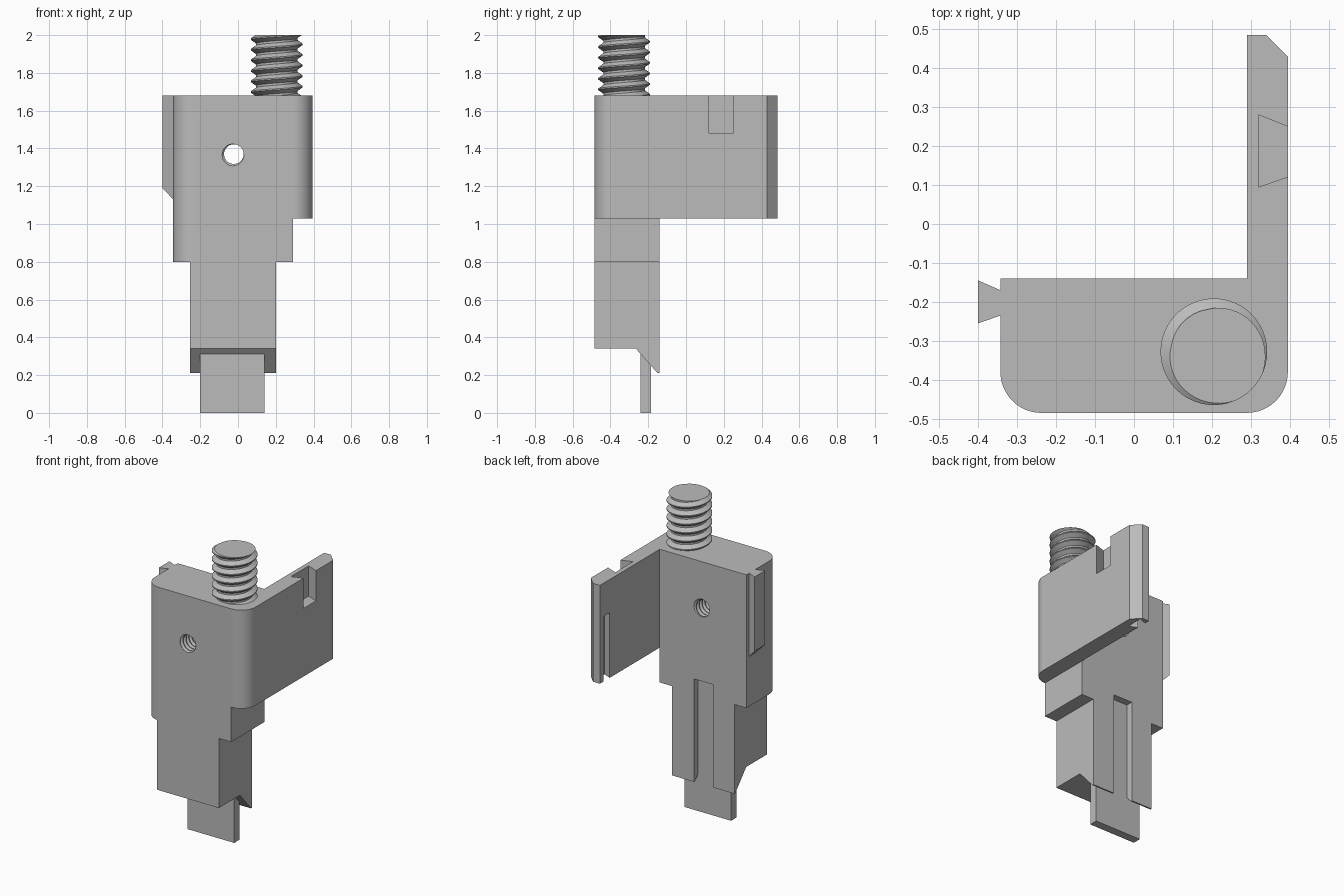
import bpy, bmesh
from math import pi, cos, sin, radians
from mathutils import Matrix, Vector

cube = bpy.data.objects.get("Cube")
if cube:
    bpy.data.objects.remove(cube, do_unlink=True)

grey = bpy.data.materials.new("plain grey")
grey.use_nodes = True
COLOR = (0.5, 0.5, 0.5, 1)
grey.diffuse_color = COLOR
grey.node_tree.nodes["Principled BSDF"].inputs["Base Color"].default_value = COLOR


def finish(name, bm):
    bmesh.ops.recalc_face_normals(bm, faces=bm.faces)
    mesh = bpy.data.meshes.new(name)
    bm.to_mesh(mesh)
    bm.free()
    mesh.materials.append(grey)
    obj = bpy.data.objects.new(name, mesh)
    bpy.context.collection.objects.link(obj)
    return obj


def prism(name, pts, lo, hi, axis="z"):
    """Extrude an outline: (x, y) along z, or (y, z) along x."""
    place = (lambda a, b, h: (a, b, h)) if axis == "z" else (lambda a, b, h: (h, a, b))
    bm = bmesh.new()
    low = [bm.verts.new(place(a, b, lo)) for a, b in pts]
    high = [bm.verts.new(place(a, b, hi)) for a, b in pts]
    bm.faces.new(low)
    bm.faces.new(high)
    n = len(pts)
    for i in range(n):
        j = (i + 1) % n
        bm.faces.new((low[i], low[j], high[j], high[i]))
    return finish(name, bm)


def box(name, x, y, z):
    return prism(name, [(x[0], y[0]), (x[1], y[0]), (x[1], y[1]), (x[0], y[1])], *z)


def arc(cx, cy, r, start, end, n=12):
    return [(cx + r * cos(radians(start + (end - start) * i / n)),
             cy + r * sin(radians(start + (end - start) * i / n))) for i in range(n + 1)]


def thread(name, root, crest, pitch, length, matrix, n=48):
    """Helical thread along z, trimmed flat at both ends."""
    bm = bmesh.new()
    shape = [(-.06, crest), (.06, crest), (.4, root), (.6, root)]
    step = len(shape)
    offset = (length + pitch / 8) % pitch
    turns = int(length / pitch) + 3
    rows = []
    for m in range(-3, turns):
        for f, r in shape:
            rows.append([bm.verts.new((r * cos(2 * pi * i / n), r * sin(2 * pi * i / n),
                                       pitch * (i / n + m + f) + offset)) for i in range(n)])
    for k in range(len(rows) - step - 1):
        for i in range(n):
            # The seam joins each row to the one a full turn higher
            a, b = rows[k][i], rows[k + 1][i]
            if i < n - 1:
                c, d = rows[k + 1][i + 1], rows[k][i + 1]
            else:
                c, d = rows[k + step + 1][0], rows[k + step][0]
            bm.faces.new((a, d, c, b))
    for height, normal in ((0, -1), (length, 1)):
        geom = bm.verts[:] + bm.edges[:] + bm.faces[:]
        bmesh.ops.bisect_plane(bm, geom=geom, plane_co=(0, 0, height),
                               plane_no=(0, 0, normal), clear_outer=True)
    bmesh.ops.delete(bm, geom=[v for v in bm.verts if not v.link_faces], context="VERTS")
    bmesh.ops.holes_fill(bm, edges=[e for e in bm.edges if e.is_boundary], sides=0)
    bm.transform(matrix)
    return finish(name, bm)


def cut(obj, cutter):
    mod = obj.modifiers.new("cut", "BOOLEAN")
    mod.operation, mod.solver, mod.object = "DIFFERENCE", "EXACT", cutter
    with bpy.context.temp_override(object=obj, active_object=obj):
        bpy.ops.object.modifier_apply(modifier=mod.name)
    bpy.data.objects.remove(cutter, do_unlink=True)


def smooth(obj):
    bpy.ops.object.select_all(action="DESELECT")
    obj.select_set(True)
    bpy.context.view_layer.objects.active = obj
    bpy.ops.object.shade_smooth_by_angle(angle=radians(25))
    mod = obj.modifiers.new("flat_face_normals", "WEIGHTED_NORMAL")
    mod.keep_sharp = True


# Main body: block with a side wing, rounded front corners
R = .105
outline = (arc(-.343 + R, -.485 + R, R, 180, 270) + arc(.395 - R, -.485 + R, R, 270, 360)
           + [(.395, .43), (.34, .485), (.29, .485), (.29, -.14), (-.343, -.14)])
body = prism("body", outline, .21, 1.68)

# Steps down to the waist and the stem
cut(body, box("wing_step", (.29, .6), (-.7, .7), (0, 1.03)))
cut(body, box("left_step", (.2, .6), (-.7, .7), (0, .8)))
cut(body, box("right_step", (-.6, -.255), (-.7, .7), (0, .8)))
cut(body, prism("sloped_foot", [(-.6, .34), (-.265, .34), (-.15, .21), (-.15, .1), (-.6, .1)],
                -.6, .6, "x"))

# Dovetail notch on the wing's outer face and dovetail slot on its inner face
cut(body, prism("outer_notch", [(.42, .13), (.32, .095), (.32, .28), (.42, .24)], 1.48, 1.8))
cut(body, prism("inner_slot", [(.27, .39), (.345, .36), (.345, .47), (.27, .44)], .9, 1.46))

# Channel down the back of the stem
cut(body, box("back_channel", (-.1, .04), (-.185, 0), (.1, .89)))

# Threaded holes: two through the front, one through the side
along_y = Matrix.Rotation(-pi / 2, 4, "X")
along_x = Matrix.Rotation(pi / 2, 4, "Y")
cut(body, thread("upper_hole", .052, .064, .03, .5,
                 Matrix.Translation((-.022, -.55, 1.37)) @ along_y))
cut(body, thread("large_hole", .098, .112, .035, .366,
                 Matrix.Translation((-.03, -.55, .755)) @ along_y))
cut(body, thread("side_hole", .052, .064, .03, .6,
                 Matrix.Translation((-.33, -.34, .517)) @ along_x))
smooth(body)

# Dovetail rail with a bevelled lower end
rail = prism("dovetail_rail", [(-.343, -.17), (-.4, -.145), (-.4, -.255), (-.343, -.235)], 1.13, 1.68)
for v in rail.data.vertices:
    if v.co.x < -.39 and v.co.z < 1.2:
        v.co.z = 1.19

# Flat tongue under the stem
box("tongue", (-.2, .14), (-.24, -.185), (0, .36))

# Threaded stud on top
stud = thread("threaded_stud", .11, .137, .056, .34, Matrix.Translation((.205, -.328, 1.66)))
smooth(stud)
